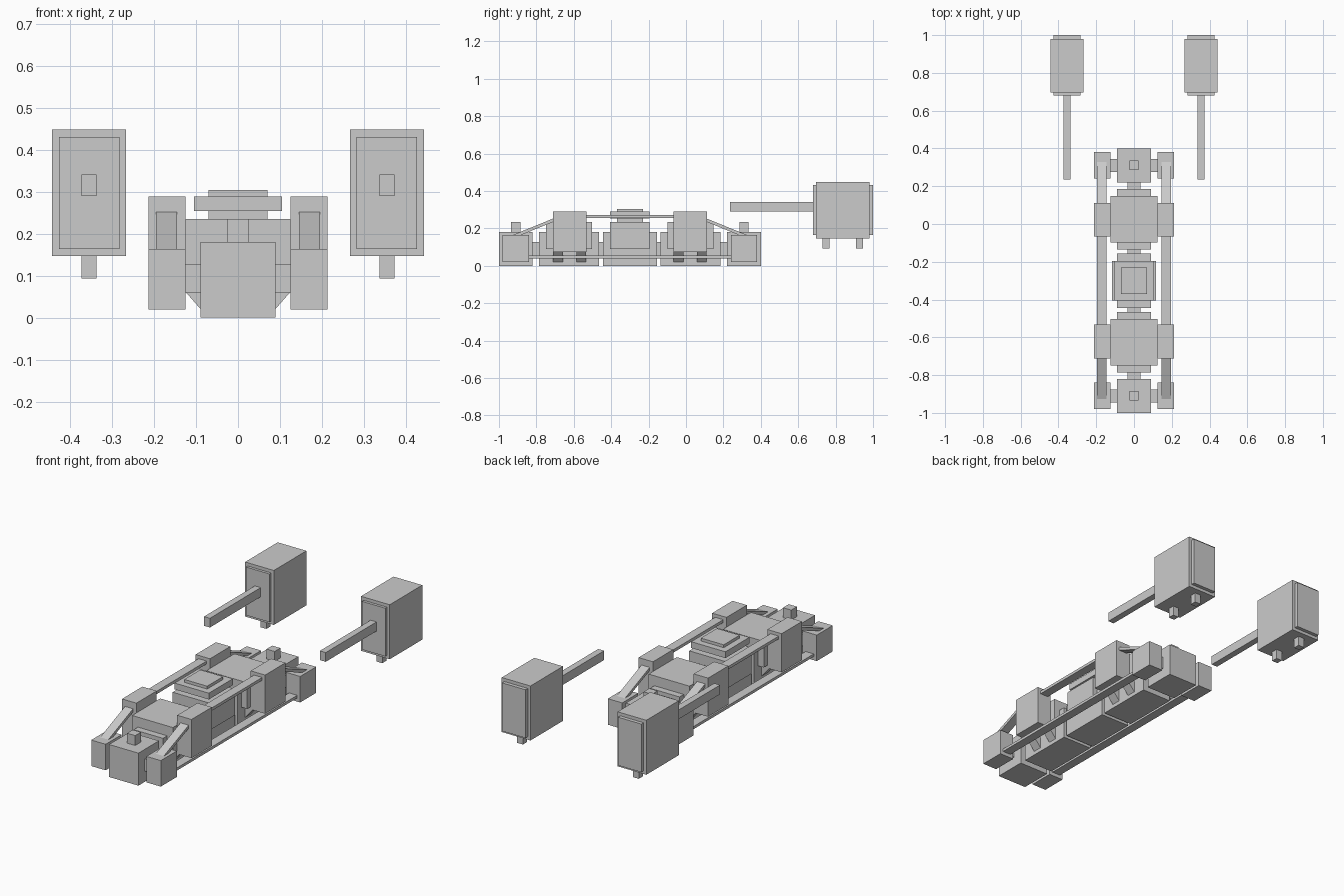
import bpy, math

if "Cube" in bpy.data.objects:
    bpy.data.objects.remove(bpy.data.objects["Cube"])

MID = -0.30  # the long body is symmetric about this y


def mesh(name, verts, faces):
    me = bpy.data.meshes.new(name)
    me.from_pydata(verts, [], faces)
    ob = bpy.data.objects.new(name, me)
    bpy.context.collection.objects.link(ob)
    return ob


def prism(name, axis, profile, a, b):
    """Extrude a 4-point profile along x (profile = y,z) or y (profile = x,z)."""
    def place(p, t):
        return (t, p[0], p[1]) if axis == 'x' else (p[0], t, p[1])
    n = len(profile)
    verts = [place(p, t) for t in (a, b) for p in profile]
    faces = [tuple(range(n)), tuple(range(2 * n - 1, n - 1, -1))]
    faces += [(i, i + n, (i + 1) % n + n, (i + 1) % n) for i in range(n)]
    ob = mesh(name, verts, faces)
    import bmesh
    bm = bmesh.new()
    bm.from_mesh(ob.data)
    bmesh.ops.recalc_face_normals(bm, faces=bm.faces)
    bm.to_mesh(ob.data)
    bm.free()
    return ob


def box(name, x, y, z):
    return prism(name, 'x', [(y[0], z[0]), (y[1], z[0]), (y[1], z[1]), (y[0], z[1])], *x)


def mirror(ob):
    ob.modifiers.new("Mirror", 'MIRROR').use_axis[0] = True
    return ob


def span(c, h):
    return (c - h, c + h)


# central spine and middle hull
box("spine_link", (-0.035, 0.035), (-0.85, 0.25), (0.04, 0.127))
box("center_hull", (-0.09, 0.09), span(MID, 0.145), (0, 0.18))
box("center_block", (-0.117, 0.117), span(MID, 0.105), (0.09, 0.235))
box("hatch_neck", (-0.07, 0.07), span(MID, 0.07), (0.23, 0.256))
box("hatch_plate", (-0.105, 0.105), span(MID, 0.105), (0.254, 0.289))
box("hatch_cap", (-0.07, 0.07), span(MID, 0.07), (0.287, 0.305))

for s, end in ((-1, "front"), (1, "back")):
    # hull segment with shoulder block
    c = MID + s * 0.325
    box(end + "_hull", (-0.09, 0.09), span(c, 0.16), (0, 0.18))
    box(end + "_shoulder_block", (-0.125, 0.125), span(c, 0.123), (0.09, 0.235))

    # end hull with top stud
    e = MID + s * 0.61
    box(end + "_end_hull", (-0.09, 0.09), span(e, 0.09), (0, 0.18))
    box(end + "_stud", (-0.025, 0.025), span(e, 0.025), (0.178, 0.235))

    # side boxes and their connectors
    t = MID + s * 0.322
    mirror(box(end + "_side_box", (0.125, 0.213), span(t, 0.089), (0.075, 0.289)))
    mirror(box(end + "_corner_box", (0.125, 0.213), span(e, 0.07), (0.02, 0.164)))
    mirror(box(end + "_corner_arm", (0.085, 0.13), span(e, 0.035), (0.06, 0.127)))

    # slanted struts under the side boxes
    for k in (-1, 1):
        y = t + k * 0.062
        mirror(prism(end + "_strut", 'y',
                     [(0.08, 0.01), (0.15, 0.09), (0.15, 0.15), (0.08, 0.07)],
                     y - 0.026, y + 0.026))

    # slanted rail down to the corner box
    y0, y1 = MID + s * 0.39, MID + s * 0.63
    mirror(prism(end + "_slanted_rail", 'x',
                 [(y0, 0.243), (y1, 0.145), (y1, 0.163), (y0, 0.261)], 0.145, 0.195))

# straight side rails
mirror(box("upper_rail", (0.145, 0.195), span(MID, 0.25), (0.255, 0.271)))
mirror(box("lower_rail", (0.145, 0.195), span(MID, 0.56), (0.04, 0.055)))

# separate pods behind the body
mirror(box("pod", (0.267, 0.443), (0.695, 0.98), (0.147, 0.449)))
mirror(box("pod_front_panel", (0.283, 0.427), (0.68, 0.70), (0.164, 0.431)))
mirror(box("pod_back_panel", (0.283, 0.427), (0.975, 1.0), (0.164, 0.431)))
mirror(box("pod_rod", (0.337, 0.373), (0.235, 0.685), (0.29, 0.341)))
for y in (0.748, 0.928):
    mirror(box("pod_foot", (0.337, 0.373), span(y, 0.018), (0.093, 0.15)))
